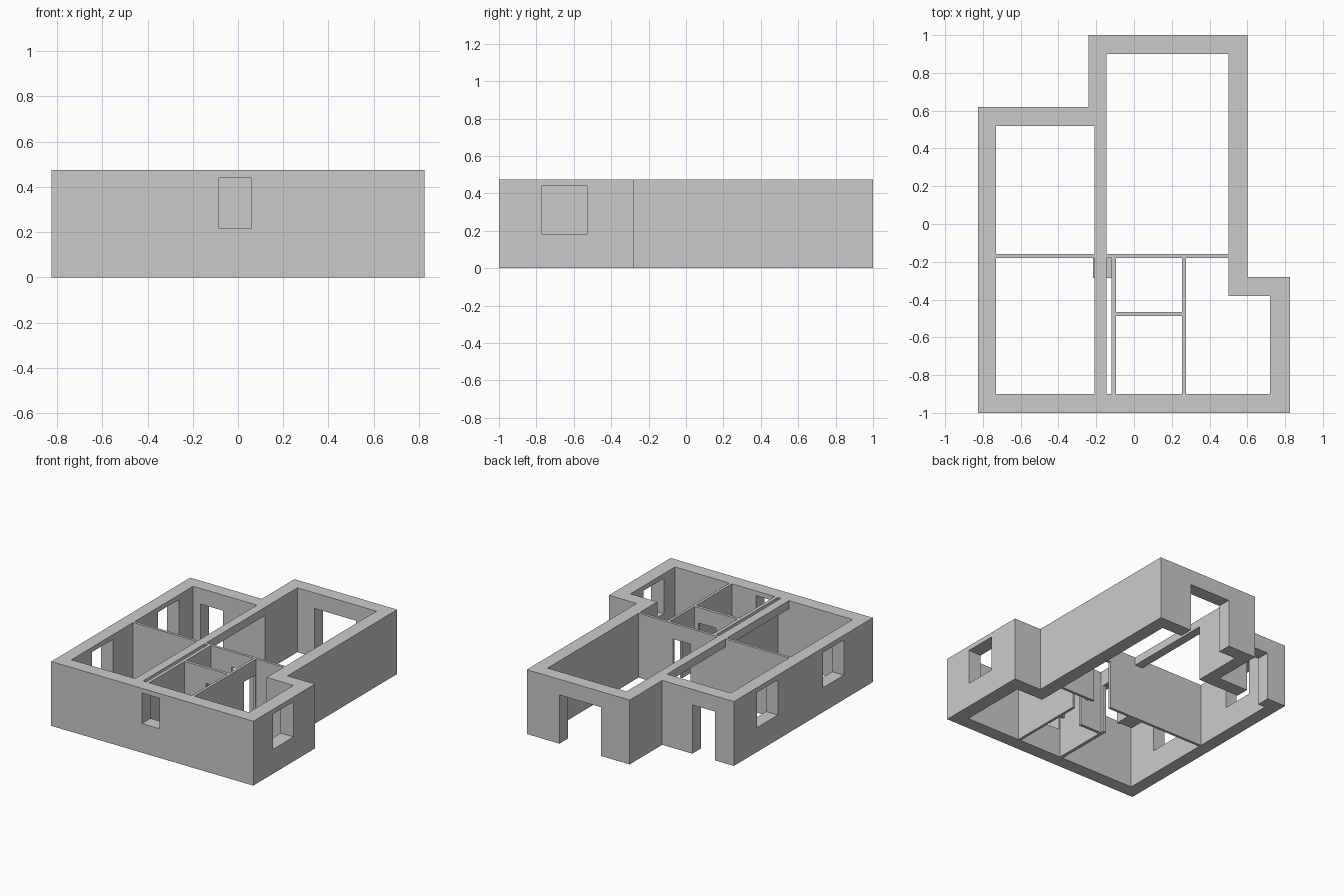
import bpy, bmesh

if "Cube" in bpy.data.objects:
    bpy.data.objects.remove(bpy.data.objects["Cube"])

H = 0.475      # wall height
DOOR = 0.36    # door head height
SILL, HEAD = 0.18, 0.44


def fill(bm, outline, z0, z1):
    """Extrude a counter-clockwise outline from z0 to z1 into bm."""
    low = [bm.verts.new((x, y, z0)) for x, y in outline]
    high = [bm.verts.new((x, y, z1)) for x, y in outline]
    bm.faces.new(low[::-1])
    bm.faces.new(high)
    n = len(outline)
    for i in range(n):
        j = (i + 1) % n
        bm.faces.new((low[i], low[j], high[j], high[i]))


def prisms(name, parts):
    """One object made of separate (outline, z0, z1) prisms."""
    bm = bmesh.new()
    for outline, z0, z1 in parts:
        fill(bm, outline, z0, z1)
    mesh = bpy.data.meshes.new(name)
    bm.to_mesh(mesh)
    bm.free()
    ob = bpy.data.objects.new(name, mesh)
    bpy.context.collection.objects.link(ob)
    return ob


def box(x0, x1, y0, y1, z0=0.0, z1=H):
    return ([(x0, y0), (x1, y0), (x1, y1), (x0, y1)], z0, z1)


def cut(ob, name, parts):
    """Subtract prisms from ob, then discard the cutter."""
    cutter = prisms(name, parts)
    cutter.hide_render = True
    mod = ob.modifiers.new(name, 'BOOLEAN')
    mod.operation, mod.solver, mod.object = 'DIFFERENCE', 'EXACT', cutter
    bpy.context.view_layer.objects.active = ob
    bpy.ops.object.modifier_apply(modifier=name)
    bpy.data.objects.remove(cutter)


# Outer walls: stepped outline hollowed by an inset outline
outer = [(-0.825, -1), (0.825, -1), (0.825, -0.28), (0.6, -0.28),
         (0.6, 1), (-0.24, 1), (-0.24, 0.62), (-0.825, 0.62)]
inner = [(-0.73, -0.9), (0.72, -0.9), (0.72, -0.38), (0.5, -0.38),
         (0.5, 0.9), (-0.145, 0.9), (-0.145, 0.52), (-0.73, 0.52)]
shell = prisms("outer_walls", [(outer, 0, H)])
cut(shell, "rooms_cutter", [(inner, -0.1, H + 0.1)])

# Windows and back doors
cut(shell, "openings_cutter", [
    box(-0.085, 0.06, -1.05, -0.85, 0.215, HEAD),
    box(0.68, 0.9, -0.77, -0.53, SILL, HEAD),
    box(-0.9, -0.68, 0.107, 0.352, SILL, HEAD),
    box(-0.9, -0.68, -0.662, -0.417, SILL, HEAD),
    box(-0.005, 0.333, 0.85, 1.05, -0.1, DOOR),
    box(-0.67, -0.486, 0.47, 0.67, -0.1, DOOR),
])

# Thin partitions, each with its doorway
cross = prisms("cross_partition", [box(-0.73, 0.5, -0.18, -0.16)])
cut(cross, "door_cutter", [box(0.075, 0.22, -0.25, -0.1, -0.1, DOOR)])

right = prisms("right_room_partition", [box(0.255, 0.275, -0.9, -0.18)])
cut(right, "door_cutter", [box(0.2, 0.33, -0.32, -0.19, -0.1, DOOR)])

bath = prisms("small_room_partition", [box(-0.095, 0.255, -0.487, -0.465)])
cut(bath, "door_cutter", [box(0.08, 0.225, -0.55, -0.4, -0.1, DOOR)])

left = prisms("left_room_partition", [box(-0.12, -0.095, -0.9, -0.18)])
cut(left, "door_cutter", [box(-0.18, -0.03, -0.44, -0.295, -0.1, DOOR)])

# Ceiling beam and the pillar that carries it
prisms("ceiling_beam", [box(-0.21, -0.145, -0.9, 0.52, 0.415, H)])
prisms("pillar", [box(-0.218, -0.118, -0.285, -0.18, 0, 0.415)])
